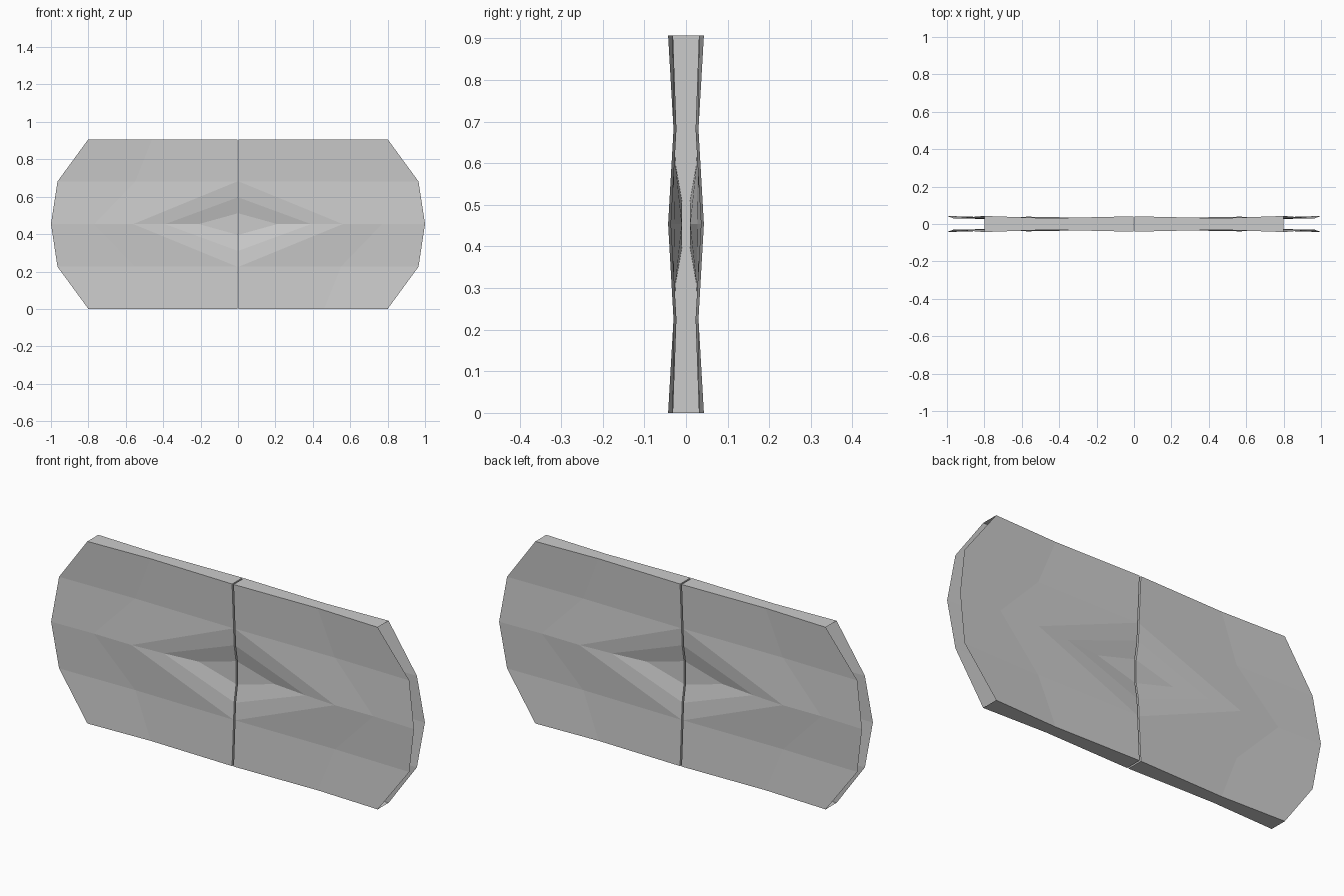
import bpy, bmesh

if "Cube" in bpy.data.objects:
    bpy.data.objects.remove(bpy.data.objects["Cube"])

HALF = 0.4535   # half height of the panel
GAP = 0.004     # half width of the centre seam

# One eighth of the panel: (x, y, height above centre line)
pts = {
    # upper edge
    "a0": (GAP, 0.041, HALF), "a1": (0.46, 0.031, HALF), "a2": (0.80, 0.043, HALF),
    # pinched row
    "b0": (GAP, 0.029, 0.228), "b1": (0.55, 0.023, 0.228), "b2": (0.965, 0.030, 0.228),
    # centre line ridge
    "c2": (1.00, 0.043, 0), "c1": (0.77, 0.036, 0), "d1": (0.56, 0.039, 0),
    # sunken diamonds
    "e0": (GAP, 0.025, 0.142), "e1": (0.39, 0.028, 0),
    "f0": (GAP, 0.010, 0.057), "f1": (0.21, 0.010, 0), "g0": (GAP, 0.010, 0),
}
faces = ["a0 a1 b1 b0", "a1 a2 b2 b1", "b1 b2 c2 c1", "b0 b1 c1 d1",
         "b0 d1 e1 e0", "e0 e1 f1 f0", "f0 f1 g0"]

bm = bmesh.new()
v = {k: bm.verts.new(p) for k, p in pts.items()}
skin = [bm.faces.new([v[k] for k in f.split()]) for f in faces]

# Top rim and seam wall run inward to the middle plane; the ends stay open
rim = "a2 a1 a0 b0 e0 f0 g0".split()
mid = {k: bm.verts.new((pts[k][0], 0, pts[k][2])) for k in rim}
for p, q in zip(rim, rim[1:]):
    bm.faces.new([v[p], v[q], mid[q], mid[p]])

bmesh.ops.recalc_face_normals(bm, faces=bm.faces)
bm.normal_update()
if skin[0].normal.y < 0:
    bmesh.ops.reverse_faces(bm, faces=bm.faces)

mesh = bpy.data.meshes.new("split_panel")
bm.to_mesh(mesh)
bm.free()
panel = bpy.data.objects.new("split_panel", mesh)
panel.location.z = HALF
bpy.context.collection.objects.link(panel)

# Mirror to both halves, both sides, top and bottom
mirror = panel.modifiers.new("mirror", "MIRROR")
mirror.use_axis = (True, True, True)
mirror.merge_threshold = 0.0005
